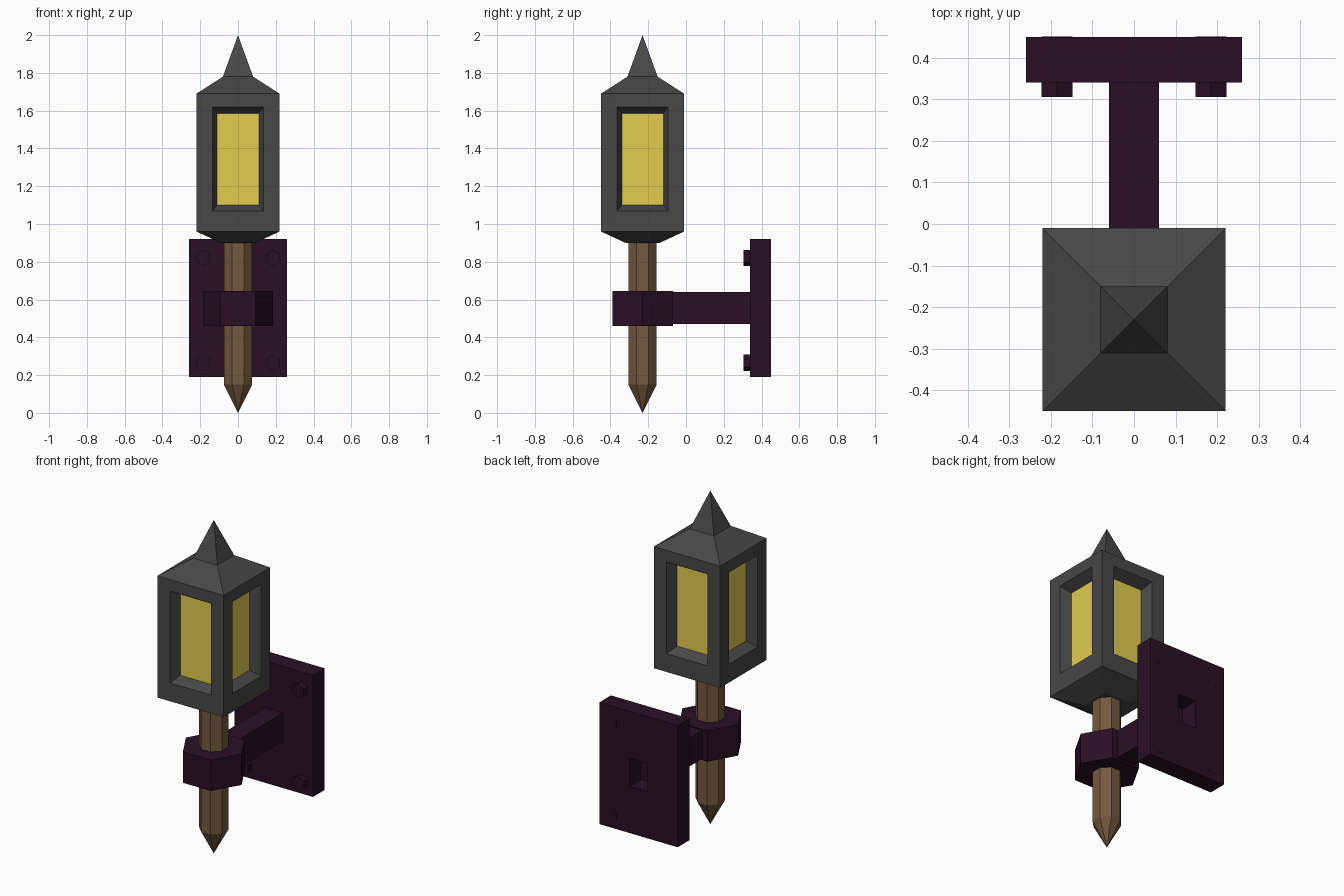
import bpy, bmesh
from math import sin, cos, pi, sqrt
from mathutils import Matrix, Vector

if "Cube" in bpy.data.objects:
    bpy.data.objects.remove(bpy.data.objects["Cube"])

CY = -0.23  # lantern / pole axis in y


def material(name, rgb):
    m = bpy.data.materials.new(name)
    m.diffuse_color = (*rgb, 1)
    m.use_nodes = True
    m.node_tree.nodes["Principled BSDF"].inputs["Base Color"].default_value = m.diffuse_color
    return m


METAL = material("dark_grey_metal", (0.065, 0.065, 0.065))
GLASS = material("yellow_glass", (0.76, 0.61, 0.075))
WOOD = material("brown_wood", (0.175, 0.1, 0.05))
IRON = material("purple_iron", (0.022, 0.005, 0.018))


def finish(name, bm, mat, matrix=Matrix()):
    bmesh.ops.remove_doubles(bm, verts=bm.verts, dist=1e-4)
    bmesh.ops.recalc_face_normals(bm, faces=bm.faces)
    bm.transform(matrix)
    me = bpy.data.meshes.new(name)
    bm.to_mesh(me)
    bm.free()
    me.materials.append(mat)
    ob = bpy.data.objects.new(name, me)
    bpy.context.collection.objects.link(ob)
    return ob


def ring(bm, n, r, z, phase):
    return [bm.verts.new((r * cos(phase + 2 * pi * i / n), r * sin(phase + 2 * pi * i / n), z))
            for i in range(n)]


def bridge(bm, a, b):
    for i in range(len(a)):
        j = (i + 1) % len(a)
        bm.faces.new((a[i], a[j], b[j], b[i]))


def stack(bm, n, levels, phase=0.0):
    """Skin of n-sided rings; a radius of 0 makes a point."""
    rings = [ring(bm, n, max(r, 1e-6), z, phase) for r, z in levels]
    for a, b in zip(rings, rings[1:]):
        bridge(bm, a, b)
    return rings


def prism(name, n, levels, mat, phase=0.0, matrix=Matrix()):
    bm = bmesh.new()
    rings = stack(bm, n, levels, phase)
    if levels[0][0] > 0:
        bm.faces.new(rings[0])
    if levels[-1][0] > 0:
        bm.faces.new(rings[-1])
    bmesh.ops.dissolve_degenerate(bm, dist=1e-5, edges=bm.edges)
    return finish(name, bm, mat, matrix)


def box(name, lo, hi, mat):
    lo, hi = Vector(lo), Vector(hi)
    bm = bmesh.new()
    bmesh.ops.create_cube(bm, size=1)
    return finish(name, bm, mat, Matrix.Translation((lo + hi) / 2) @ Matrix.Diagonal((*(hi - lo), 1)))


def rect(bm, w, y, z0, z1):
    return [bm.verts.new(p) for p in ((-w, y, z0), (w, y, z0), (w, y, z1), (-w, y, z1))]


# Lantern housing: roof, base and four framed window openings
axis = Matrix.Translation((0, CY, 0))
frame, panes = bmesh.new(), bmesh.new()
S = sqrt(2)
stack(frame, 4, [(0.22 * S, 1.69), (0.08 * S, 1.78), (0, 2.0)], pi / 4)
base = stack(frame, 4, [(0.09 * S, 0.90), (0.22 * S, 0.96)], pi / 4)
frame.faces.new(base[0])
for k in range(4):
    turn = Matrix.Rotation(k * pi / 2, 4, 'Z')
    loops = [rect(frame, 0.22, -0.22, 0.96, 1.69),
             rect(frame, 0.135, -0.22, 1.07, 1.62),
             rect(frame, 0.11, -0.16, 1.10, 1.585)]
    bridge(frame, loops[0], loops[1])
    bridge(frame, loops[1], loops[2])
    pane = rect(panes, 0.11, -0.16, 1.10, 1.585)
    panes.faces.new(pane)
    for v in sum(loops, []) + pane:
        v.co = turn @ v.co
bmesh.ops.dissolve_degenerate(frame, dist=1e-5, edges=frame.edges)
finish("lantern_housing", frame, METAL, axis)
glass = finish("window_panes", panes, GLASS, axis)
# Panes face outwards from the lantern axis
for p in glass.data.polygons:
    if p.normal.dot(p.center - Vector((0, CY, p.center.z))) < 0:
        p.flip()

# Pointed octagonal pole
R8 = 0.075 / cos(pi / 8)
prism("pole", 8, [(0, 0), (R8, 0.15), (R8, 0.91)], WOOD, pi / 8, axis)

# Wall bracket: hexagonal collar, arm and plate with socket in its back
prism("collar", 6, [(0.185, 0.46), (0.185, 0.645)], IRON, 0, axis)
box("arm", (-0.06, -0.10, 0.47), (0.06, 0.34, 0.64), IRON)
plate = box("wall_plate", (-0.26, 0.34, 0.19), (0.26, 0.45, 0.92), IRON)
cutter = box("socket_cutter", (-0.06, 0.3401, 0.47), (0.06, 0.5, 0.64), IRON)
cutter.hide_render = True
mod = plate.modifiers.new("socket", 'BOOLEAN')
mod.operation, mod.object, mod.solver = 'DIFFERENCE', cutter, 'EXACT'
bpy.context.view_layer.objects.active = plate
bpy.ops.object.modifier_apply(modifier=mod.name)
bpy.data.objects.remove(cutter)

# Hexagonal bolts running through the plate corners
for x in (-0.185, 0.185):
    for z in (0.265, 0.82):
        place = Matrix.Translation((x, 0.305, z)) @ Matrix.Rotation(-pi / 2, 4, 'X')
        prism("bolt", 6, [(0.043, 0), (0.043, 0.146)], IRON, pi / 2, place)
